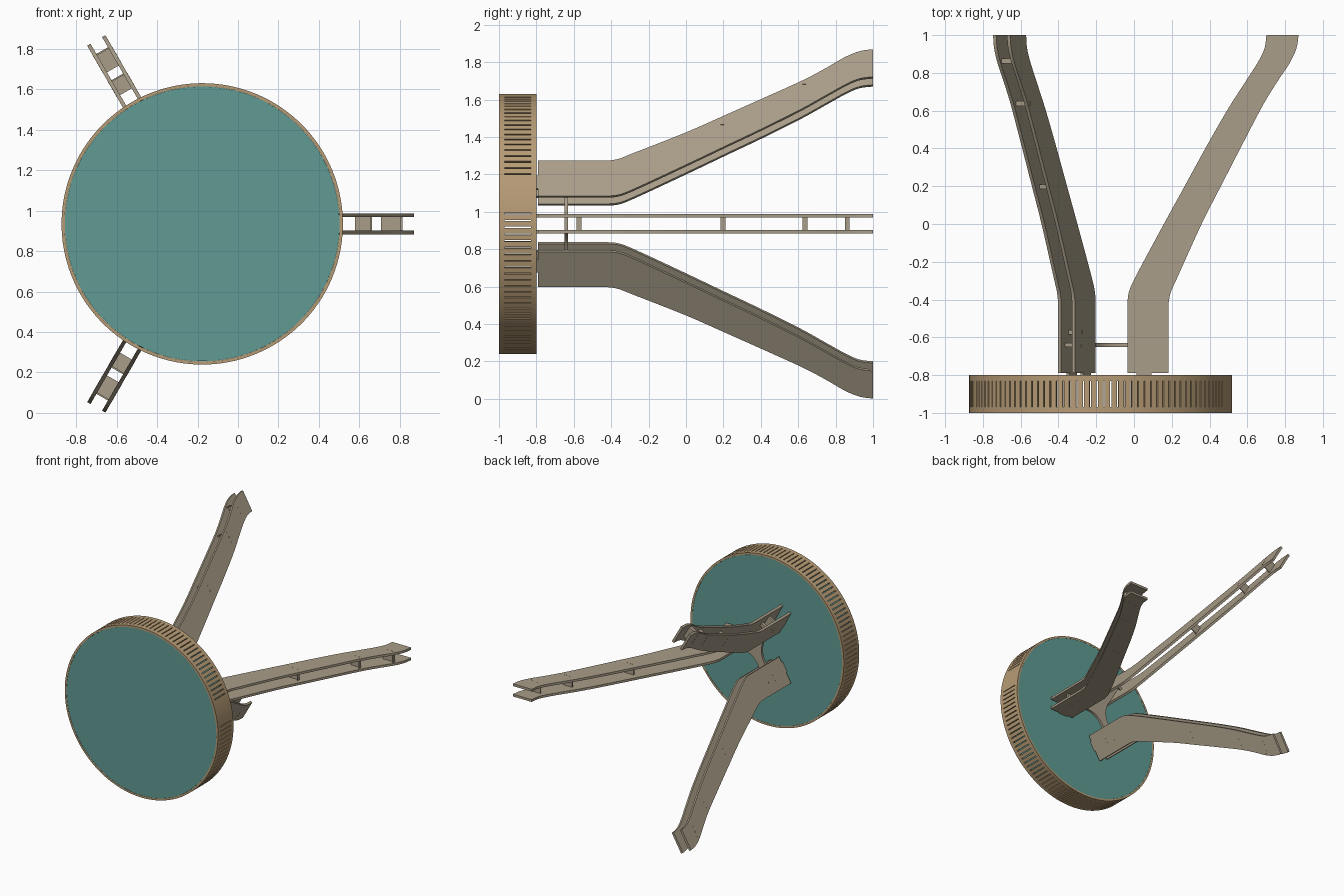
import bpy, bmesh
from math import radians, sin, cos, pi
from mathutils import Matrix, Vector

if "Cube" in bpy.data.objects:
    bpy.data.objects.remove(bpy.data.objects["Cube"])

CX, CZ, R = -0.177, 0.935, 0.696       # disc axis and radius
PLATE_IN, PLATE_OUT = 0.033, 0.052     # leg plate offsets from the leg's mid-plane


def material(name, rgb):
    m = bpy.data.materials.new(name)
    m.diffuse_color = (*rgb, 1)
    m.use_nodes = True
    m.node_tree.nodes["Principled BSDF"].inputs["Base Color"].default_value = m.diffuse_color
    return m


RIM = material("rim_wood", (0.47, 0.33, 0.18))
LEG = material("leg_wood", (0.40, 0.34, 0.25))
TEAL = material("drum_skin", (0.12, 0.33, 0.30))


def finish(bm, name, mat, angle=0.0):
    """Spin about the disc axis, move into place and link."""
    bmesh.ops.recalc_face_normals(bm, faces=bm.faces)
    bm.transform(Matrix.Translation((CX, 0, CZ)) @ Matrix.Rotation(-angle, 4, 'Y'))
    me = bpy.data.meshes.new(name)
    bm.to_mesh(me)
    bm.free()
    me.materials.append(mat)
    ob = bpy.data.objects.new(name, me)
    bpy.context.collection.objects.link(ob)
    return ob


def prism(bm, pts, vec):
    """Extrude a closed 3D outline along vec."""
    f = bm.faces.new([bm.verts.new(p) for p in pts])
    new = bmesh.ops.extrude_face_region(bm, geom=[f])["geom"]
    vs = [g for g in new if isinstance(g, bmesh.types.BMVert)]
    bmesh.ops.translate(bm, verts=vs, vec=vec)


def smooth_line(pts, n=4):
    """Catmull-Rom curve through 2D points."""
    p = [Vector(q) for q in [pts[0]] + pts + [pts[-1]]]
    out = []
    for a, b, c, d in zip(p, p[1:], p[2:], p[3:]):
        for i in range(n):
            t = i / n
            out.append(0.5 * (2*b + (c-a)*t + (2*a-5*b+4*c-d)*t*t + (3*b-a-3*c+d)*t**3))
    return out + [p[-1]]


# drum rim: thin hoop with rows of cross slits
def drum_rim():
    bm = bmesh.new()
    angles, slit = [], []
    n = 120
    for i in range(n):
        a = 2 * pi * (i + 0.5) / n
        h = 0.0035 / R
        angles += [a - h, a + h]
        slit += [not 7 < a * 180 / pi < 21, False]
    ys = [-1, -0.97, -0.83, -0.8]
    rings = [[[bm.verts.new((r * cos(a), y, r * sin(a))) for a in angles] for y in ys]
             for r in (R, R - 0.016)]
    m = len(angles)
    for i in range(m):
        j = (i + 1) % m
        o, k = rings
        for s in range(3):
            if s == 1 and slit[i]:      # line the slit walls
                for c in (i, j):
                    bm.faces.new((o[1][c], o[2][c], k[2][c], k[1][c]))
                for e in (1, 2):
                    bm.faces.new((o[e][i], o[e][j], k[e][j], k[e][i]))
                continue
            for g in (o, k):
                bm.faces.new((g[s][i], g[s][j], g[s+1][j], g[s+1][i]))
        for e in (0, 3):
            bm.faces.new((o[e][i], o[e][j], k[e][j], k[e][i]))
    return finish(bm, "drum_rim", RIM)


drum_rim()

# front and back drum faces
for name, y in (("drum_front", -0.999), ("drum_back", -0.816)):
    bm = bmesh.new()
    r = R - 0.0165
    prism(bm, [(r * cos(2*pi*i/120), y, r * sin(2*pi*i/120)) for i in range(120)], (0, 0.015, 0))
    finish(bm, name, TEAL)

# leg outline as (radius, y)
outer = smooth_line([(0.36, -0.42), (0.372, -0.36), (0.408, -0.28), (0.535, 0), (0.642, 0.21),
                     (0.75, 0.42), (0.86, 0.63), (0.94, 0.76), (1.0, 0.85), (1.037, 0.93), (1.048, 1)])
inner = smooth_line([(0.143, -0.42), (0.150, -0.36), (0.19, -0.27), (0.335, 0), (0.445, 0.2),
                     (0.56, 0.41), (0.675, 0.61), (0.765, 0.75), (0.835, 0.86), (0.868, 0.93), (0.878, 1)])
outline = [(0.36, -0.79)] + [tuple(p) for p in outer] + [tuple(p) for p in inner[::-1]] + [(0.143, -0.79)]

# (radius start, radius end, y) of each L-shaped spacer
spacers = [(0.26, 0.285, -0.56), (0.505, 0.59, 0.21), (0.755, 0.84, 0.65), (0.885, 0.99, 0.875)]

for leg in range(3):
    ang = radians(120 * leg)
    for side, z in (("a", PLATE_IN), ("b", -PLATE_OUT)):
        bm = bmesh.new()
        prism(bm, [(r, y, z) for r, y in outline], (0, 0, PLATE_OUT - PLATE_IN))
        # small tabs joining the plate to the drum
        prism(bm, [(0.19, -0.801, z), (0.27, -0.801, z), (0.27, -0.785, z), (0.19, -0.785, z)],
              (0, 0, PLATE_OUT - PLATE_IN))
        finish(bm, f"leg_{leg + 1}_plate_{side}", LEG, ang)
    # spacers run through both plates so their ends show
    bm = bmesh.new()
    h = PLATE_OUT + 0.0006
    for r0, r1, y in spacers:
        t = 0.008
        prism(bm, [(r0, y, -h), (r1, y, -h), (r1, y - 0.026, -h), (r1 - t, y - 0.026, -h),
                   (r1 - t, y - t, -h), (r0, y - t, -h)], (0, 0, 2 * h))
    # hub pegs through the plates
    prism(bm, [(0.215, -0.65, -h), (0.295, -0.65, -h), (0.295, -0.638, -h), (0.215, -0.638, -h)],
          (0, 0, 2 * h))
    finish(bm, f"leg_{leg + 1}_spacers", LEG, ang)

# three-armed hub plate with concave sides
bm = bmesh.new()
pts = []
for k in range(3):
    a = radians(120 * k)
    w = PLATE_IN
    arm = [(0.13, -w), (0.32, -w), (0.32, w), (0.13, w)]
    pts += [(u * cos(a) - v * sin(a), -0.65, u * sin(a) + v * cos(a)) for u, v in arm]
    for i in range(1, 8):               # concave fillet towards the next arm
        t = i / 8
        p = Vector((0.13, w))
        q = Matrix.Rotation(radians(120), 2) @ Vector((0.13, -w))
        c = Vector((cos(radians(60)), sin(radians(60)))) * 0.038
        b = p * (1-t)**2 + c * 2*t*(1-t) + q * t*t
        pts.append((b.x * cos(a) - b.y * sin(a), -0.65, b.x * sin(a) + b.y * cos(a)))
prism(bm, pts, (0, 0.02, 0))
finish(bm, "hub_plate", LEG)

# smooth the curved walls, keep edges sharp
bpy.ops.object.select_all(action='SELECT')
bpy.context.view_layer.objects.active = bpy.data.objects["drum_rim"]
bpy.ops.object.shade_smooth_by_angle(angle=radians(25))
bpy.ops.object.select_all(action='DESELECT')
